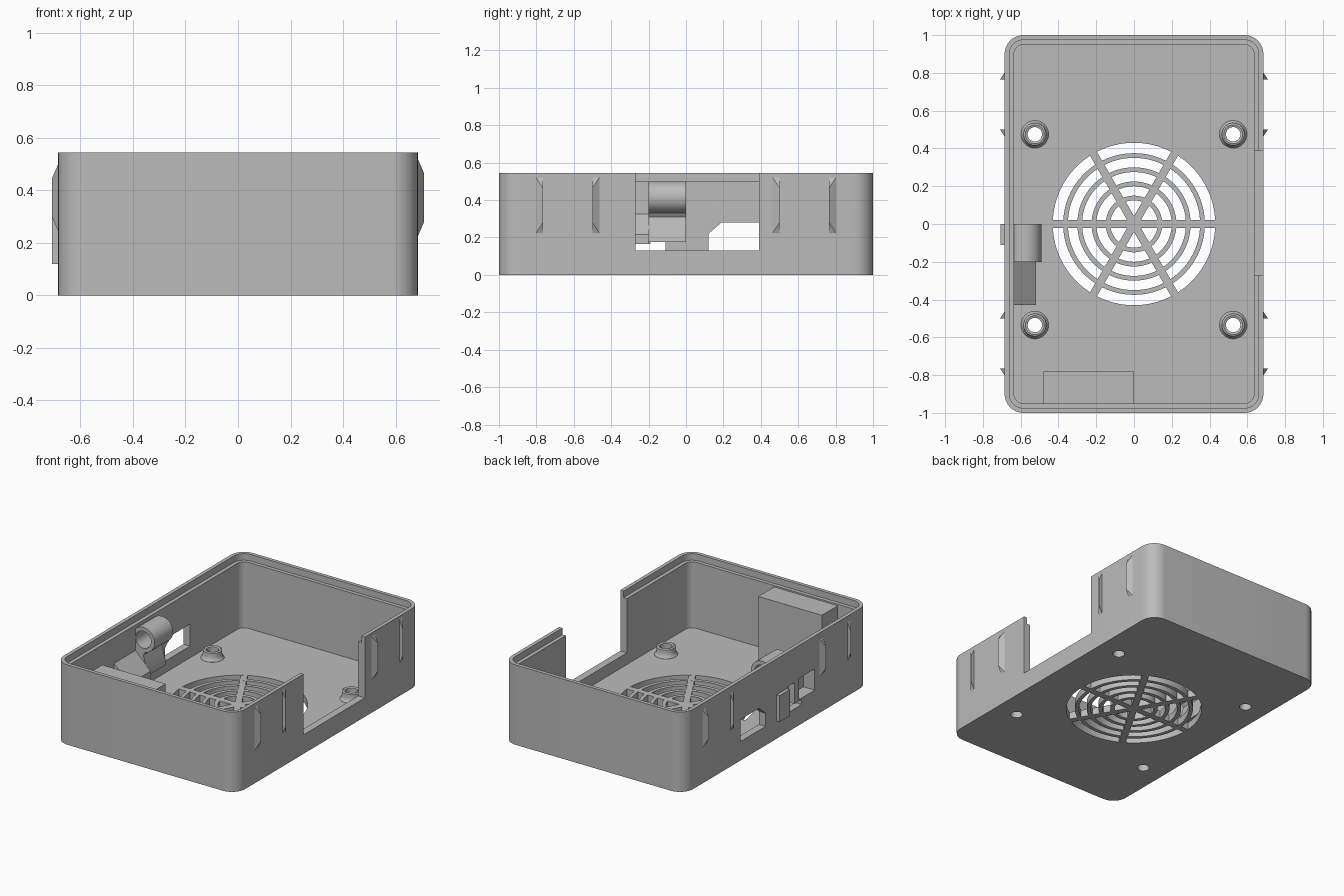
import bpy, bmesh, math
from mathutils import Matrix, Vector

if "Cube" in bpy.data.objects:
    bpy.data.objects.remove(bpy.data.objects["Cube"], do_unlink=True)

grey = bpy.data.materials.new("plain grey")
grey.use_nodes = True
tone = (0.5, 0.5, 0.5, 1)
grey.diffuse_color = tone
grey.node_tree.nodes["Principled BSDF"].inputs["Base Color"].default_value = tone


def add_object(name, bm):
    bmesh.ops.recalc_face_normals(bm, faces=bm.faces)
    mesh = bpy.data.meshes.new(name)
    bm.to_mesh(mesh)
    bm.free()
    mesh.materials.append(grey)
    obj = bpy.data.objects.new(name, mesh)
    bpy.context.collection.objects.link(obj)
    return obj


def prism(name, points, start, end, axis="z"):
    """Extrude a flat outline along one axis; outline is (x,y), (y,z) or (x,z)."""
    place = {"z": lambda a, b, c: (a, b, c),
             "x": lambda a, b, c: (c, a, b),
             "y": lambda a, b, c: (a, c, b)}[axis]
    bm = bmesh.new()
    face = bm.faces.new([bm.verts.new(place(a, b, start)) for a, b in points])
    out = bmesh.ops.extrude_face_region(bm, geom=[face])
    moved = [v for v in out["geom"] if isinstance(v, bmesh.types.BMVert)]
    bmesh.ops.translate(bm, verts=moved, vec=Vector(place(0, 0, end - start)))
    return add_object(name, bm)


def box(name, x, y, z):
    return prism(name, [(x[0], y[0]), (x[1], y[0]), (x[1], y[1]), (x[0], y[1])], *z)


def circle(r, cx=0, cy=0, n=48):
    return [(cx + r * math.cos(math.tau * i / n), cy + r * math.sin(math.tau * i / n))
            for i in range(n)]


def rounded(hx, hy, r, n=10):
    pts = []
    for q, (sx, sy) in enumerate([(1, 1), (-1, 1), (-1, -1), (1, -1)]):
        for i in range(n + 1):
            a = math.pi / 2 * (q + i / n)
            pts.append((sx * (hx - r) + r * math.cos(a), sy * (hy - r) + r * math.sin(a)))
    return pts


def cut(target, *cutters, operation="DIFFERENCE"):
    for cutter in cutters:
        mod = target.modifiers.new("cut", "BOOLEAN")
        mod.operation, mod.solver, mod.object = operation, "EXACT", cutter
        bpy.context.view_layer.objects.active = target
        bpy.ops.object.modifier_apply(modifier=mod.name)
        bpy.data.objects.remove(cutter, do_unlink=True)


def smooth(obj):
    bpy.ops.object.select_all(action="DESELECT")
    obj.select_set(True)
    bpy.context.view_layer.objects.active = obj
    bpy.ops.object.shade_smooth_by_angle(angle=math.radians(30))


HX, HY, TOP, FLOOR, LEDGE = 0.685, 1.0, 0.545, 0.05, 0.5

# Tray with a stepped rim
tray = prism("tray", rounded(HX, HY, 0.1), 0, TOP)
cut(tray,
    prism("cavity", rounded(HX - 0.05, HY - 0.05, 0.05), FLOOR, 1),
    prism("rim_step", rounded(HX - 0.025, HY - 0.025, 0.075), LEDGE, 1))

# Wide port notch on the left wall, port and card openings on the right wall
cut(tray,
    box("port_notch", (0.6, 0.8), (-0.27, 0.39), (0.13, 1)),
    prism("port_hole", [(0.12, 0.13), (0.39, 0.13), (0.39, 0.28), (0.19, 0.28), (0.12, 0.22)],
          -0.8, -0.6, "x"),
    box("card_slot", (-0.8, -0.6), (-0.27, 0), (0.13, 0.165)),
    box("button_gap", (-0.8, -0.6), (-0.19, -0.11), (0.15, 0.31)),
    box("card_window", (-0.8, -0.62), (-0.41, -0.24), (0.175, 0.32)))

# Fan opening
cut(tray, prism("fan_opening", circle(0.43, n=96), -0.1, 0.3))

# Screw bosses: flared collars, revolved around z, with drilled holes
boss_spots = [(sx * 0.525, y) for sx in (-1, 1) for y in (0.475, -0.535)]
profile = [(0.038, FLOOR - 0.02), (0.038, 0.105), (0.05, 0.11), (0.06, 0.105),
           (0.06, 0.08), (0.064, 0.062), (0.073, 0.051), (0.073, FLOOR - 0.02)]
for i, (x, y) in enumerate(boss_spots):
    cut(tray, prism("screw_hole", circle(0.038, x, y), -0.1, 0.3))
    bm = bmesh.new()
    verts = [bm.verts.new((x + r, y, z)) for r, z in profile]
    edges = [bm.edges.new((verts[k - 1], verts[k])) for k in range(1, len(verts) - 1)]
    edges.append(bm.edges.new((verts[-2], verts[-1])))
    bmesh.ops.spin(bm, geom=verts + edges, cent=(x, y, 0), axis=(0, 0, 1),
                   angle=math.tau, steps=48, use_merge=True)
    bmesh.ops.remove_doubles(bm, verts=bm.verts, dist=0.0001)
    smooth(add_object(f"screw_boss_{i + 1}", bm))
smooth(tray)

# Fan grille: four rings and three crossing bars
for i, r in enumerate((0.15, 0.225, 0.3, 0.375)):
    ring = prism(f"grille_ring_{i + 1}", circle(r, n=96), 0, FLOOR)
    cut(ring, prism("ring_hole", circle(r - 0.025, n=96), -0.1, 0.3))
    smooth(ring)
for i in range(3):
    bar = box(f"grille_bar_{i + 1}", (-0.431, 0.431), (-0.021, 0.021), (0.0003, FLOOR - 0.0003))
    bar.data.transform(Matrix.Rotation(math.radians(60 * i), 4, "Z"))

# Corner block against the front wall
box("front_block", (-0.48, 0), (-0.96, -0.78), (FLOOR - 0.02, 0.49))

# Button arm: hollow barrel blending down into a flared foot
arm_profile = [(-0.64, 0.415)]
arm_profile += [(-0.575 + 0.085 * math.cos(a), 0.415 + 0.085 * math.sin(a))
                for a in (math.radians(140 - 10 * k) for k in range(23))]
arm_profile += [(-0.575, 0.31), (-0.565, 0.27), (-0.55, 0.22), (-0.545, 0.175), (-0.64, 0.175)]
arm = prism("button_arm", arm_profile, -0.2, 0, "y")
cut(arm, prism("barrel_hole", circle(0.058, -0.575, 0.415), -0.3, 0.1, "y"))
smooth(arm)
box("button_plate", (-0.708, -0.63), (-0.11, 0), (0.12, 0.3))

# Sloped hood over the card window
hood = prism("card_hood", [(-0.64, 0.33), (-0.52, 0.215), (-0.52, 0.165), (-0.64, 0.165)],
             -0.43, -0.2, "y")
cut(hood, box("hood_recess", (-0.8, -0.6), (-0.41, -0.24), (0.175, 0.285)))

# Snap ridges: a steep face on one side, a ramp on the other, tapered ends
for side, label in ((1, "left"), (-1, "right")):
    for i, (sharp, ramp) in enumerate(((-0.765, -0.805), (-0.5, -0.46), (0.5, 0.46), (0.765, 0.805))):
        bm = bmesh.new()
        low, high = (0.22, 0.525) if side > 0 else (0.24, 0.505)
        wall, tip = side * (HX - 0.002), side * 0.709
        bases = [[bm.verts.new((wall, y, z)) for z in (low, high)] for y in (sharp, ramp)]
        crest = [bm.verts.new((tip, sharp, z)) for z in (low + 0.06, high - 0.06)]
        (s0, s1), (r0, r1), (c0, c1) = bases[0], bases[1], crest
        for loop in ((s0, c0, c1, s1), (r0, r1, c1, c0), (s0, r0, c0), (s1, c1, r1), (s0, s1, r1, r0)):
            bm.faces.new(loop)
        add_object(f"snap_ridge_{label}_{i + 1}", bm)
